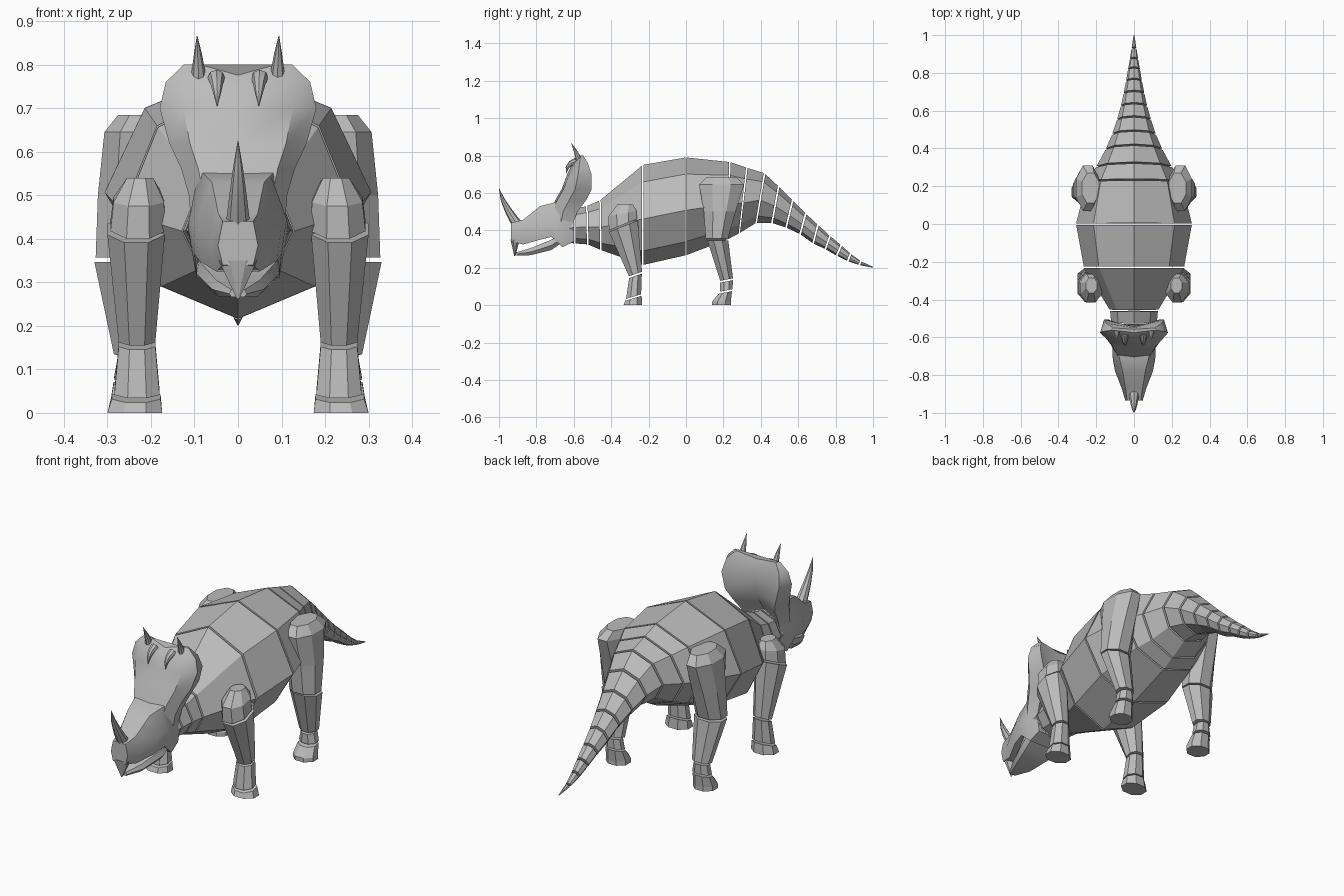
import bpy
import bmesh
import math
from mathutils import Vector

cube = bpy.data.objects.get("Cube")
if cube:
    bpy.data.objects.remove(cube, do_unlink=True)

# One plain colour for the whole model
grey = bpy.data.materials.new("plain_grey")
grey.use_nodes = True
colour = (0.5, 0.5, 0.5, 1)
grey.diffuse_color = colour
grey.node_tree.nodes["Principled BSDF"].inputs["Base Color"].default_value = colour


def loft(name, rings, smooth=False):
    """Skin a list of equally long point rings and cap both ends."""
    bm = bmesh.new()
    loops = [[bm.verts.new(point) for point in ring] for ring in rings]
    for lower, upper in zip(loops, loops[1:]):
        for i in range(len(lower)):
            j = (i + 1) % len(lower)
            bm.faces.new((lower[i], lower[j], upper[j], upper[i]))
    bm.faces.new(loops[0])
    bm.faces.new(loops[-1])
    bmesh.ops.recalc_face_normals(bm, faces=bm.faces)
    mesh = bpy.data.meshes.new(name)
    bm.to_mesh(mesh)
    bm.free()
    mesh.materials.append(grey)
    part = bpy.data.objects.new(name, mesh)
    bpy.context.collection.objects.link(part)
    if smooth:
        bpy.ops.object.select_all(action="DESELECT")
        part.select_set(True)
        bpy.context.view_layer.objects.active = part
        bpy.ops.object.shade_smooth_by_angle(angle=math.radians(35))
    return part


def mirrored(half):
    """Close a half outline, running from x = 0 to x = 0, into a full ring."""
    return half + [Vector((-p.x, p.y, p.z)) for p in reversed(half[1:-1])]


def body_ring(top_y, top_z, bottom_y, bottom_z, width):
    top = Vector((0, top_y, top_z))
    bottom = Vector((0, bottom_y, bottom_z))
    outline = ((0, 0), (0.7, 0.17), (1, 0.54), (0.67, 0.86), (0, 1))
    return mirrored([top.lerp(bottom, t) + Vector((x * width, 0, 0)) for x, t in outline])


def limb_ring(x, y, z, half_x, half_y, tilt=0):
    """Eight sided ring whose flats touch the given half sizes."""
    ring = []
    for i in range(8):
        angle = math.pi * (i + 0.5) / 4
        dx = half_x * math.cos(angle) / math.cos(math.pi / 8)
        dy = half_y * math.sin(angle) / math.cos(math.pi / 8)
        ring.append(Vector((x + dx, y + dy, z + tilt * dy)))
    return ring


def head_ring(y, top, top_width, width, bottom, bottom_width):
    middle = top * 0.45 + bottom * 0.55
    half = [Vector((x, y, z)) for x, z in
            ((top_width, top), (width, middle), (bottom_width, bottom))]
    return half + [Vector((-p.x, p.y, p.z)) for p in reversed(half)]


def frill_ring(z, front, back, width, dip=0):
    middle = front + (back - front) * 0.45
    inner = back - (back - front) * 0.3
    return mirrored([
        Vector((0, front, z - dip)),
        Vector((width * 0.7, front + 0.01, z)),
        Vector((width, middle, z)),
        Vector((width * 0.88, back, z)),
        Vector((0, inner, z - dip * 0.6)),
    ])


def horn(name, path, radius):
    """Curved, tapering horn along a path of points."""
    points = [Vector(p) for p in path]
    rings = []
    for i, point in enumerate(points):
        before, after = points[max(i - 1, 0)], points[min(i + 1, len(points) - 1)]
        turn = (after - before).to_track_quat("Z", "Y")
        size = radius * (1 - i / (len(points) - 1)) ** 0.75 + 0.0008
        rings.append([point + turn @ Vector((size * math.cos(math.tau * k / 8),
                                             size * math.sin(math.tau * k / 8), 0))
                      for k in range(8)])
    loft(name, rings, smooth=True)


# Neck, trunk and tail: plated segments with narrow gaps between them
stations = [
    (-0.635, 0.5, -0.635, 0.335, 0.105),
    (-0.595, 0.515, -0.595, 0.33, 0.11),
    (-0.53, 0.53, -0.525, 0.325, 0.12),
    (-0.46, 0.56, -0.455, 0.295, 0.127),
    (-0.23, 0.75, -0.23, 0.215, 0.265),
    (0, 0.79, 0, 0.267, 0.307),
    (0.235, 0.765, 0.22, 0.35, 0.25),
    (0.325, 0.735, 0.285, 0.385, 0.2),
    (0.42, 0.705, 0.375, 0.44, 0.15),
    (0.495, 0.635, 0.46, 0.44, 0.115),
    (0.57, 0.56, 0.535, 0.415, 0.09),
    (0.64, 0.49, 0.61, 0.38, 0.07),
    (0.705, 0.43, 0.68, 0.33, 0.055),
    (0.77, 0.37, 0.745, 0.3, 0.042),
    (0.83, 0.32, 0.805, 0.265, 0.032),
    (0.88, 0.275, 0.865, 0.235, 0.022),
    (0.935, 0.235, 0.925, 0.215, 0.013),
    (1, 0.205, 1, 0.2, 0.002),
]
for number, (start, end) in enumerate(zip(stations, stations[1:])):
    first, last = body_ring(*start), body_ring(*end)
    inset = 0.004 / (end[0] - start[0])
    tip = 0 if end is stations[-1] else inset
    region = "neck" if number < 3 else "trunk" if number < 6 else "tail"
    loft(f"{region}_segment_{number}", [
        [a.lerp(b, inset) for a, b in zip(first, last)],
        [b.lerp(a, tip) for a, b in zip(first, last)],
    ])

# Head: skull, beak, lower jaw and frill
loft("skull", [head_ring(*row) for row in (
    (-0.935, 0.44, 0.035, 0.046, 0.34, 0.035),
    (-0.87, 0.457, 0.045, 0.065, 0.325, 0.05),
    (-0.78, 0.53, 0.06, 0.1, 0.35, 0.09),
    (-0.72, 0.545, 0.075, 0.112, 0.365, 0.1),
    (-0.66, 0.56, 0.09, 0.115, 0.31, 0.095),
    (-0.6, 0.5, 0.09, 0.1, 0.34, 0.09),
)], smooth=True)
loft("beak_tip", [limb_ring(0, -0.914, 0.35, 0.044, 0.024),
                  limb_ring(0, -0.915, 0.262, 0.003, 0.003)])
loft("lower_jaw", [head_ring(*row) for row in (
    (-0.905, 0.283, 0.015, 0.02, 0.266, 0.015),
    (-0.83, 0.305, 0.05, 0.06, 0.267, 0.045),
    (-0.72, 0.35, 0.09, 0.095, 0.295, 0.075),
    (-0.64, 0.4, 0.09, 0.095, 0.35, 0.08),
)], smooth=True)
loft("frill", [frill_ring(*row) for row in (
    (0.4, -0.72, -0.62, 0.105),
    (0.5, -0.72, -0.58, 0.113),
    (0.56, -0.7, -0.535, 0.13),
    (0.62, -0.665, -0.505, 0.158),
    (0.7, -0.635, -0.505, 0.18),
    (0.76, -0.605, -0.525, 0.166),
    (0.8, -0.575, -0.55, 0.125, 0.024),
)], smooth=True)
horn("nose_horn", [(0, -0.895, 0.42), (0, -0.925, 0.465), (0, -0.955, 0.515),
                   (0, -0.98, 0.565), (0, -1, 0.625)], 0.029)

# Paired horns and legs
for side, label in ((1, "left"), (-1, "right")):
    horn(f"{label}_frill_horn", [(side * x, y, z) for x, y, z in (
        (0.092, -0.565, 0.75), (0.091, -0.577, 0.79),
        (0.092, -0.592, 0.825), (0.094, -0.612, 0.866))], 0.019)
    horn(f"{label}_brow_horn", [(side * x, y, z) for x, y, z in (
        (0.05, -0.585, 0.77), (0.049, -0.617, 0.757),
        (0.048, -0.635, 0.735), (0.048, -0.64, 0.705))], 0.019)

    limbs = {
        "shoulder": ((0.225, -0.325, 0.54, 0.03, 0.04),
                     (0.228, -0.34, 0.49, 0.058, 0.075, 0.2),
                     (0.23, -0.337, 0.43, 0.063, 0.075, 0.4)),
        "front_upper_leg": ((0.234, -0.335, 0.422, 0.066, 0.077, 0.4),
                            (0.232, -0.27, 0.167, 0.042, 0.035, 0.35)),
        "front_lower_leg": ((0.232, -0.27, 0.157, 0.042, 0.034, 0.35),
                            (0.232, -0.28, 0.046, 0.052, 0.04, 0.3)),
        "front_foot": ((0.234, -0.281, 0.037, 0.056, 0.044, 0.3),
                       (0.237, -0.284, 0, 0.063, 0.05)),
        "thigh": ((0.23, 0.19, 0.685, 0.045, 0.08),
                  (0.245, 0.19, 0.645, 0.062, 0.12),
                  (0.25, 0.18, 0.5, 0.072, 0.085),
                  (0.255, 0.165, 0.357, 0.072, 0.06)),
        "rear_lower_leg": ((0.255, 0.17, 0.347, 0.075, 0.056),
                           (0.24, 0.217, 0.137, 0.045, 0.034, 0.2)),
        "ankle": ((0.24, 0.217, 0.127, 0.036, 0.034, 0.2),
                  (0.24, 0.216, 0.079, 0.045, 0.033, 0.2)),
        "rear_foot": ((0.24, 0.21, 0.068, 0.046, 0.036, 0.2),
                      (0.24, 0.19, 0.02, 0.054, 0.05),
                      (0.24, 0.19, 0, 0.055, 0.05)),
    }
    for name, rows in limbs.items():
        loft(f"{label}_{name}", [limb_ring(side * row[0], *row[1:]) for row in rows])
